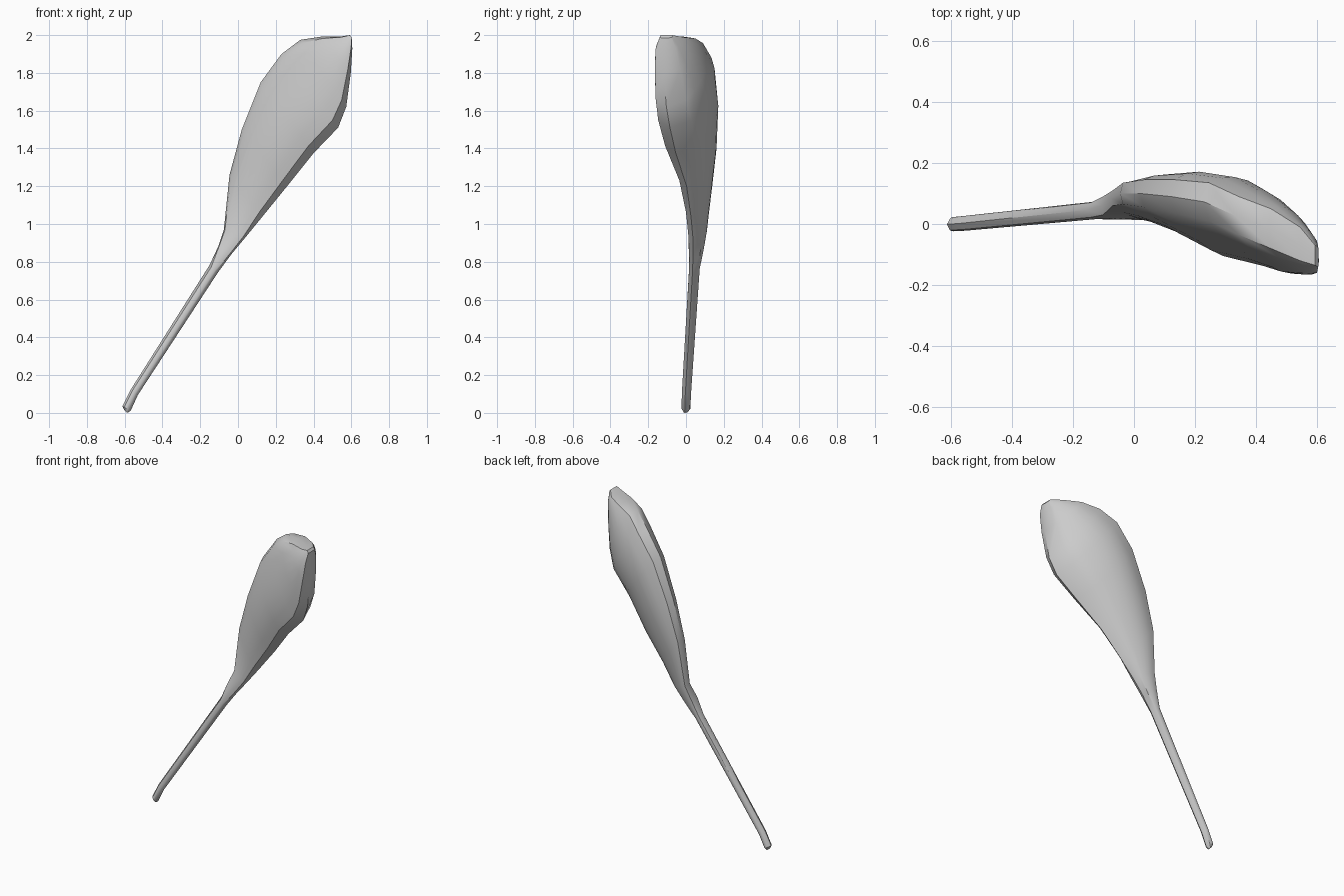
import bpy, bmesh, math

# Remove the default object
cube = bpy.data.objects.get("Cube")
if cube:
    bpy.data.objects.remove(cube, do_unlink=True)


def make_material(name, colour):
    material = bpy.data.materials.new(name)
    material.use_nodes = True
    material.diffuse_color = colour
    shader = material.node_tree.nodes["Principled BSDF"]
    shader.inputs["Base Color"].default_value = colour
    return material


# Stations from end to end: upper edge (x, z), lower edge (x, z),
# front depth (upper, lower), back depth (upper, lower), bulge
handle_stations = [
    ((-.6, .012), (-.585, 0), (-.012, -.012), (.008, .008), 0),
    ((-.612, .035), (-.568, .012), (-.02, -.02), (.018, .018), .005),
    ((-.57, .12), (-.53, .095), (-.018, -.018), (.022, .022), .005),
    ((-.152, .78), (-.105, .745), (.022, .018), (.07, .065), .005),
]
blade_stations = [
    ((-.105, .88), (-.035, .84), (.03, .017), (.09, .075), .01),
    ((-.075, .97), (.04, .93), (.06, .013), (.11, .08), .01),
    ((-.045, 1.26), (.13, 1.04), (.065, 0), (.135, .075), .025),
    ((.02, 1.5), (.26, 1.2), (.055, -.035), (.145, .075), .045),
    ((.12, 1.75), (.4, 1.375), (.035, -.11), (.145, .05), .065),
    ((.23, 1.9), (.53, 1.51), (.01, -.147), (.135, .03), .06),
    ((.33, 1.975), (.573, 1.62), (-.035, -.16), (.09, 0), .055),
    ((.44, 1.992), (.597, 1.8), (-.08, -.165), (.05, -.03), .035),
    ((.54, 1.992), (.605, 1.925), (-.12, -.16), (-.01, -.055), .012),
    ((.592, 2), (.604, 1.985), (-.135, -.14), (-.07, -.075), 0),
]


def mix(a, b, t):
    return a + (b - a) * t


def section(station, start, end):
    """One closed ring: upper rim, front face, lower rim, back face."""
    upper, lower, front, back, bulge = station
    steps = [i / 6 for i in range(7)]

    def point(across, depth):
        return (mix(upper[0], lower[0], across), depth, mix(upper[1], lower[1], across))

    def face(depths, swell):
        return [point(mix(start, end, s), mix(*depths, s) + swell * 4 * s * (1 - s))
                for s in steps]

    upper_rim = point(0, mix(front[0], back[0], .5))
    lower_rim = point(1, mix(front[1], back[1], .35))
    return ([upper_rim] + face(front, -bulge * .75) + [lower_rim]
            + face(back, bulge)[::-1])


def loft(name, rings, material):
    bm = bmesh.new()
    loops = [[bm.verts.new(p) for p in ring] for ring in rings]
    for low, high in zip(loops, loops[1:]):
        for i in range(len(low)):
            j = (i + 1) % len(low)
            bm.faces.new((low[i], low[j], high[j], high[i]))
    bm.faces.new(loops[0])
    bm.faces.new(loops[-1])
    bmesh.ops.recalc_face_normals(bm, faces=bm.faces)
    mesh = bpy.data.meshes.new(name)
    bm.to_mesh(mesh)
    bm.free()
    mesh.materials.append(material)
    obj = bpy.data.objects.new(name, mesh)
    bpy.context.collection.objects.link(obj)
    return obj


# Rounded handle and curved blade in one continuous skin
grey = make_material("plain grey", (.6, .6, .6, 1))
rings = [section(s, .22, .78) for s in handle_stations]
rings += [section(s, .05, .9) for s in blade_stations]
paddle = loft("paddle", rings, grey)

# Smooth faces, crisp rim edges
bpy.ops.object.select_all(action="DESELECT")
paddle.select_set(True)
bpy.context.view_layer.objects.active = paddle
bpy.ops.object.shade_smooth_by_angle(angle=math.radians(35))
